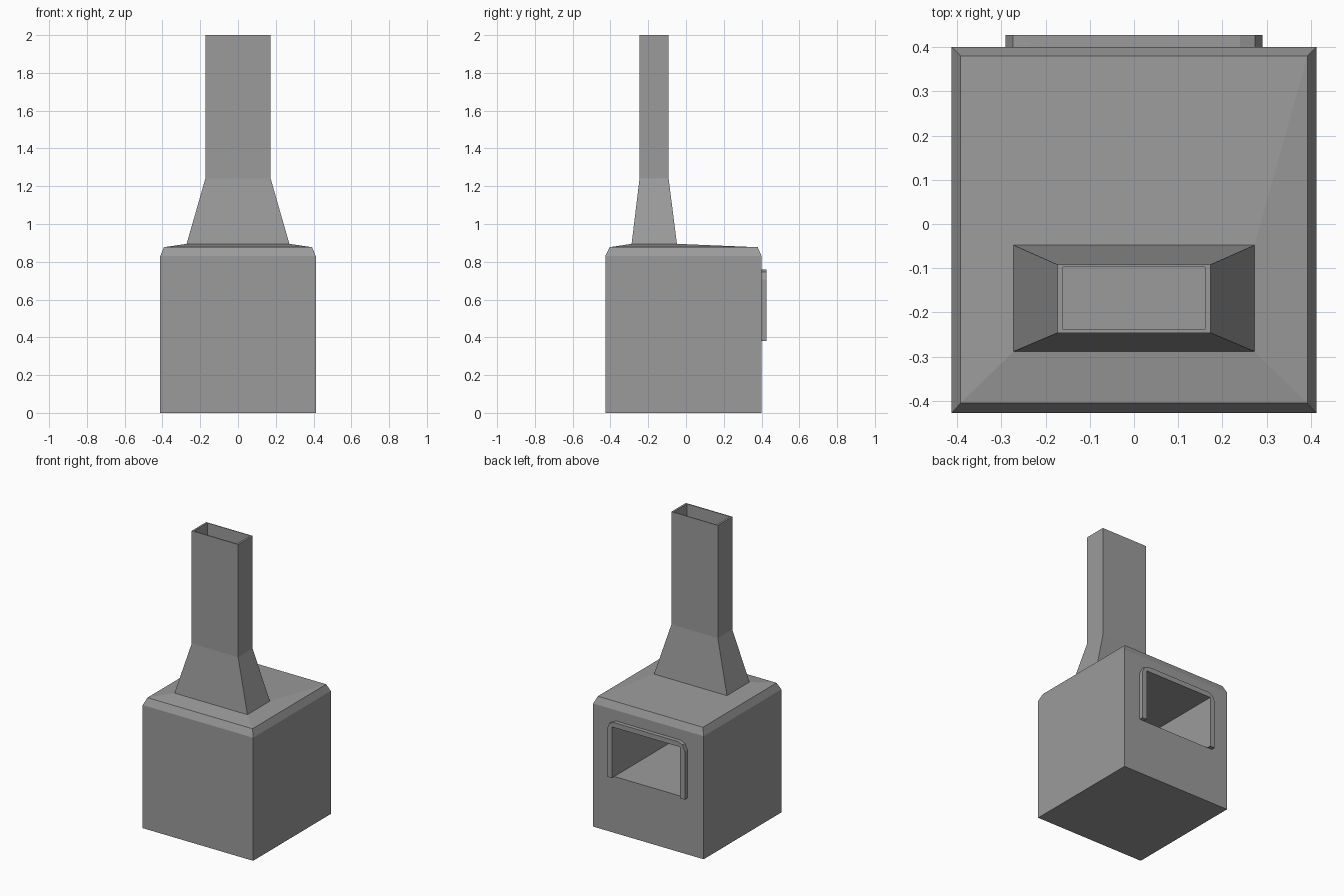
import bpy, bmesh

if "Cube" in bpy.data.objects:
    bpy.data.objects.remove(bpy.data.objects["Cube"])

grey = bpy.data.materials.new("stone_grey")
grey.diffuse_color = (0.33, 0.33, 0.33, 1)
grey.use_nodes = True
grey.node_tree.nodes["Principled BSDF"].inputs["Base Color"].default_value = grey.diffuse_color


def finish(name, bm):
    bmesh.ops.recalc_face_normals(bm, faces=bm.faces[:])
    mesh = bpy.data.meshes.new(name)
    bm.to_mesh(mesh)
    bm.free()
    mesh.materials.append(grey)
    obj = bpy.data.objects.new(name, mesh)
    bpy.context.collection.objects.link(obj)
    return obj


def loft(name, rings):
    """Closed solid through rectangles given as (half_x, y_min, y_max, z)."""
    bm = bmesh.new()
    loops = [[bm.verts.new(p) for p in
              ((-hx, y0, z), (hx, y0, z), (hx, y1, z), (-hx, y1, z))]
             for hx, y0, y1, z in rings]
    for a, b in zip(loops, loops[1:]):
        for i in range(4):
            j = (i + 1) % 4
            bm.faces.new((a[i], a[j], b[j], b[i]))
    bm.faces.new(loops[0][::-1])
    bm.faces.new(loops[-1])
    return finish(name, bm)


def cut(target, cutter):
    cutter.hide_render = True
    mod = target.modifiers.new("cut", 'BOOLEAN')
    mod.operation = 'DIFFERENCE'
    mod.solver = 'EXACT'
    mod.object = cutter
    bpy.context.view_layer.objects.active = target
    bpy.ops.object.modifier_apply(modifier=mod.name)
    bpy.data.objects.remove(cutter)


# Firebox, chamfered sloping roof, tapered hood and chimney in one shell
oven = loft("oven_and_chimney", [
    (0.412, -0.427, 0.40, 0.0),
    (0.412, -0.427, 0.40, 0.83),
    (0.392, -0.405, 0.38, 0.877),
    (0.272, -0.288, -0.048, 0.895),
    (0.173, -0.246, -0.092, 1.24),
    (0.173, -0.246, -0.092, 2.0),
])

# Fire chamber open at the back, and flue down into it
cut(oven, loft("chamber_cutter", [(0.255, -0.24, 0.5, 0.38),
                                  (0.255, -0.24, 0.5, 0.725)]))
cut(oven, loft("flue_cutter", [(0.16, -0.239, -0.097, 0.6),
                               (0.16, -0.239, -0.097, 2.1)]))

# Raised frame around the opening, rounded at the outer top corners
half = [(0.255, 0.725), (0.255, 0.38), (0.29, 0.38),
        (0.29, 0.705), (0.273, 0.745), (0.24, 0.758)]
outline = half + [(-x, z) for x, z in reversed(half)]
bm = bmesh.new()
face = bm.faces.new([bm.verts.new((x, 0.40, z)) for x, z in outline])
ext = bmesh.ops.extrude_face_region(bm, geom=[face], use_keep_orig=True)
moved = [g for g in ext["geom"] if isinstance(g, bmesh.types.BMVert)]
bmesh.ops.translate(bm, verts=moved, vec=(0, 0.027, 0))
finish("opening_frame", bm)
